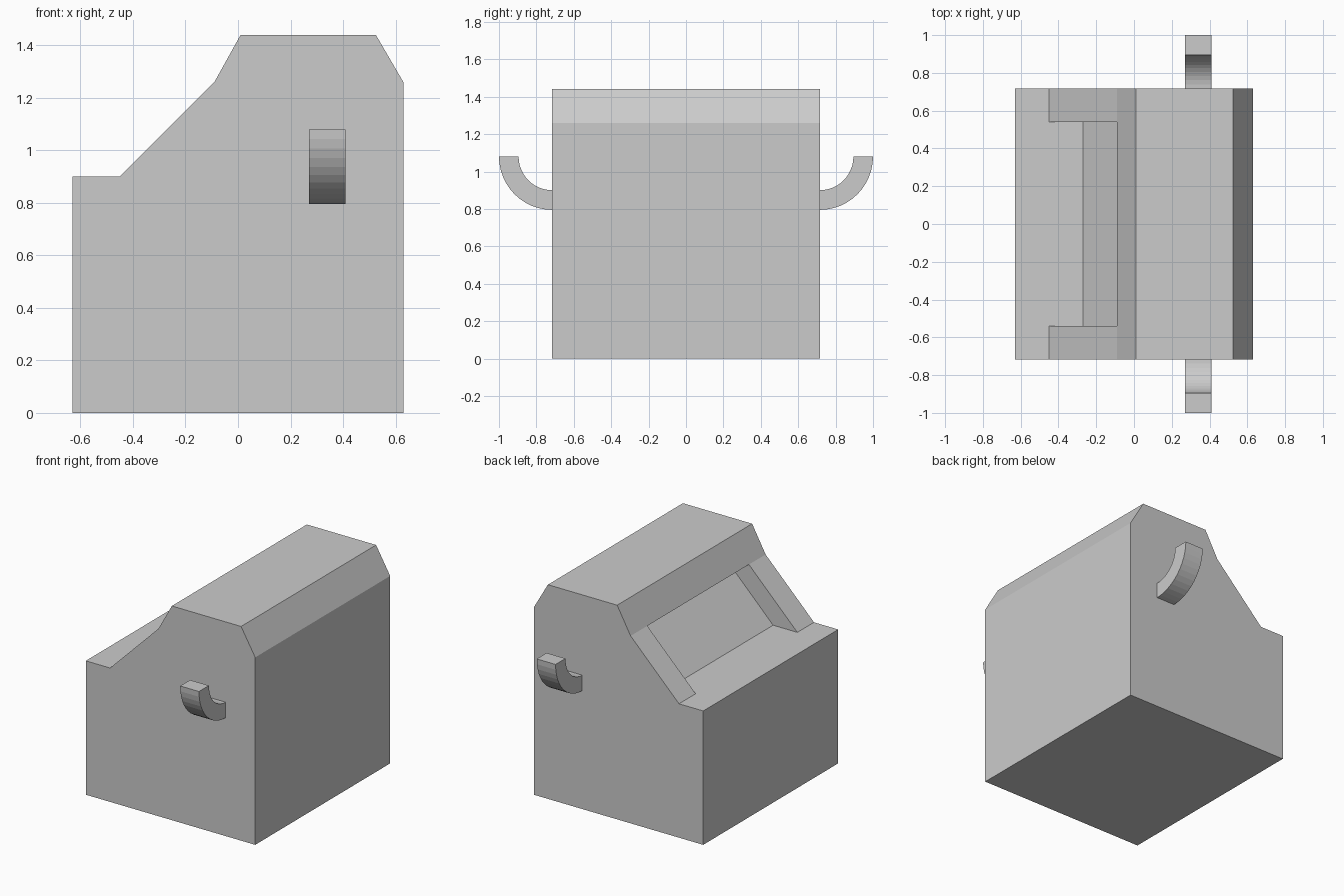
import bpy, bmesh, math
from mathutils import Vector

if "Cube" in bpy.data.objects:
    bpy.data.objects.remove(bpy.data.objects["Cube"])


def prism(points, direction):
    """Closed prism from a planar outline."""
    bm = bmesh.new()
    face = bm.faces.new([bm.verts.new(p) for p in points])
    res = bmesh.ops.extrude_face_region(bm, geom=[face], use_keep_orig=True)
    verts = [v for v in res["geom"] if isinstance(v, bmesh.types.BMVert)]
    bmesh.ops.translate(bm, verts=verts, vec=direction)
    bmesh.ops.recalc_face_normals(bm, faces=bm.faces[:])
    return bm


def finish(bm, name):
    bmesh.ops.recalc_face_normals(bm, faces=bm.faces[:])
    mesh = bpy.data.meshes.new(name)
    bm.to_mesh(mesh)
    bm.free()
    obj = bpy.data.objects.new(name, mesh)
    bpy.context.collection.objects.link(obj)
    return obj


# Cabinet body: side profile run across the full depth
profile = [(-0.63, 0), (0.63, 0), (0.63, 1.26), (0.525, 1.44),
           (0.01, 1.44), (-0.09, 1.26), (-0.45, 0.9), (-0.63, 0.9)]
body = prism([(x, -0.717, z) for x, z in profile], (0, 1.434, 0))

# Recess in the sloped face: mark off its width, then push it inwards
for y in (-0.54, 0.54):
    bmesh.ops.bisect_plane(body, geom=body.verts[:] + body.edges[:] + body.faces[:],
                           plane_co=(0, y, 0), plane_no=(0, 1, 0))
target = Vector((-0.27, 0, 1.08))
slope = min(body.faces, key=lambda f: (f.calc_center_median() - target).length)
res = bmesh.ops.extrude_discrete_faces(body, faces=[]) if slope is None else \
    bmesh.ops.extrude_face_region(body, geom=[slope])
inner = [v for v in res["geom"] if isinstance(v, bmesh.types.BMVert)]
bmesh.ops.translate(body, verts=inner, vec=(0.18, 0, 0))
if slope.is_valid:
    bmesh.ops.delete(body, geom=[slope], context='FACES_ONLY')
bmesh.ops.dissolve_limit(body, angle_limit=0.01, verts=body.verts[:], edges=body.edges[:])
finish(body, "cabinet_body")

# Side hooks: quarter rings, mirrored to both ends
STEPS = 12
angles = [math.pi / 2 * i / STEPS for i in range(STEPS + 1)]


def arc(r, seq):
    return [(0.27, 0.715 + r * math.sin(a), 1.08 - r * math.cos(a)) for a in seq]


hook = prism(arc(0.285, angles) + arc(0.18, reversed(angles)), (0.14, 0, 0))
hooks = finish(hook, "side_hooks")
mirror = hooks.modifiers.new("both_ends", 'MIRROR')
mirror.use_axis = (False, True, False)
